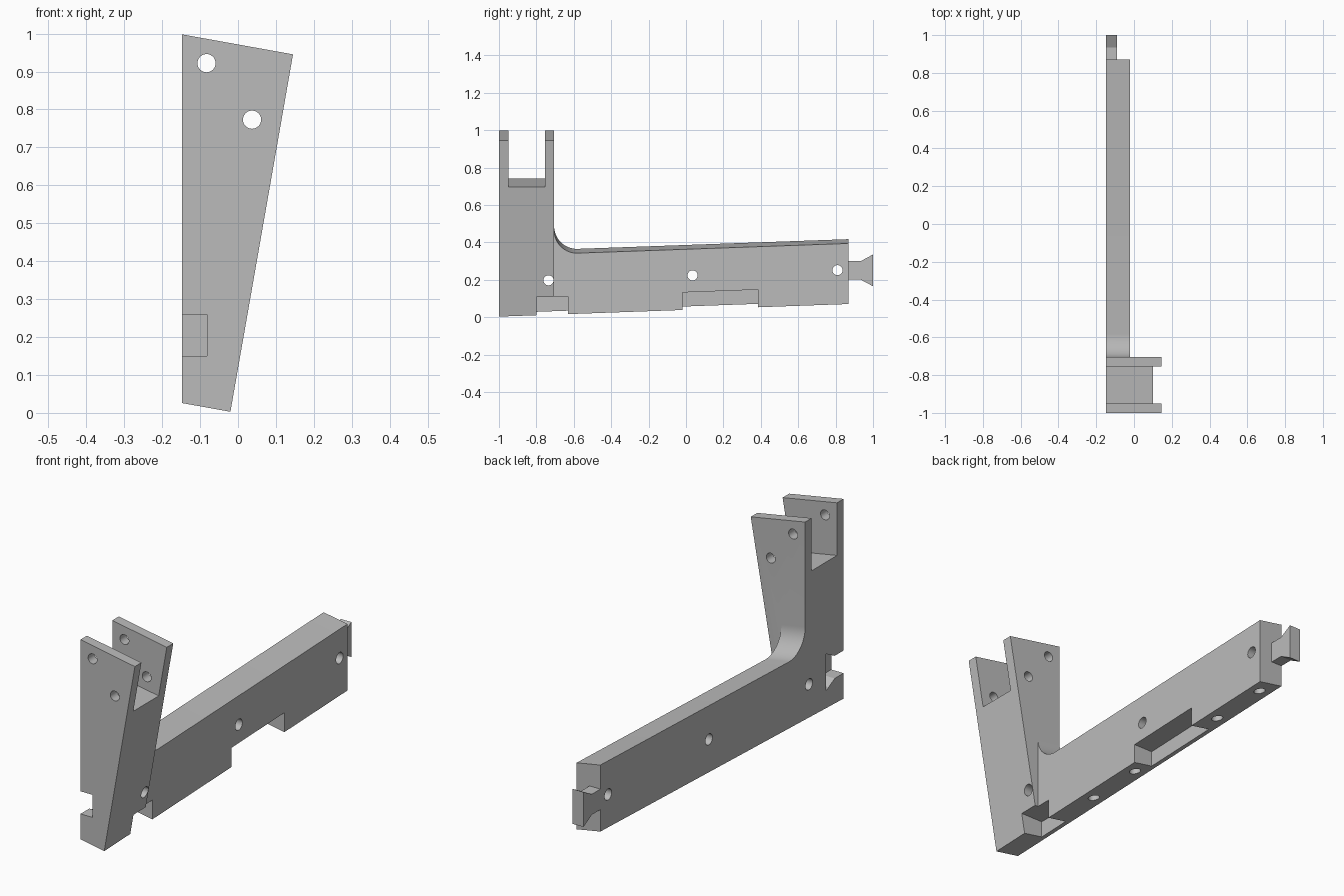
import bpy, bmesh, math

old = bpy.data.objects.get("Cube")
if old:
    bpy.data.objects.remove(old, do_unlink=True)

INNER, OUTER = -0.148, -0.02      # beam sides in x
POST_BACK, BEAM_END = -0.705, 0.87
TILT = 0.18                       # sideways fall of top and bottom faces

grey = bpy.data.materials.new("plain grey")
grey.use_nodes = True
grey.diffuse_color = (0.5, 0.5, 0.5, 1)
grey.node_tree.nodes["Principled BSDF"].inputs["Base Color"].default_value = (0.5, 0.5, 0.5, 1)


def fall(x):
    return TILT * (x - INNER)


def floor_z(y):
    return 0.026 + 0.036 * (y + 1)


def prism(name, points, axis, low, high, move=None):
    """Extrude a closed 2D profile along one axis, with an optional z offset per vertex."""
    place = {"x": lambda a, b, t: (t, a, b),
             "y": lambda a, b, t: (a, t, b),
             "z": lambda a, b, t: (a, b, t)}[axis]
    bm = bmesh.new()
    rings = [[bm.verts.new(place(a, b, t)) for a, b in points] for t in (low, high)]
    bm.faces.new(rings[0])
    bm.faces.new(rings[1])
    n = len(points)
    for i in range(n):
        j = (i + 1) % n
        bm.faces.new((rings[0][i], rings[0][j], rings[1][j], rings[1][i]))
    if move:
        for v in bm.verts:
            v.co.z += move(v.co)
    bmesh.ops.recalc_face_normals(bm, faces=bm.faces)
    mesh = bpy.data.meshes.new(name)
    bm.to_mesh(mesh)
    bm.free()
    mesh.materials.append(grey)
    obj = bpy.data.objects.new(name, mesh)
    bpy.context.collection.objects.link(obj)
    return obj


def circle(a, b, r, n=32):
    return [(a + r * math.cos(2 * math.pi * i / n), b + r * math.sin(2 * math.pi * i / n))
            for i in range(n)]


def dovetail(y, length, z, neck, flare):
    """Straight neck that widens towards its far end."""
    half = y + length * 0.5
    end = y + length
    return [(y, z - neck), (half, z - neck), (end, z - flare),
            (end, z + flare), (half, z + neck), (y, z + neck)]


def combine(body, tool, operation):
    bpy.context.view_layer.objects.active = body
    mod = body.modifiers.new(tool.name, "BOOLEAN")
    mod.operation = operation
    mod.solver = "EXACT"
    mod.object = tool
    bpy.ops.object.modifier_apply(modifier=mod.name)
    bpy.data.objects.remove(tool, do_unlink=True)


# Tapered upright post
base = floor_z(-1)
post = prism("bracket_arm", [(INNER, base), (OUTER, base - fall(OUTER)),
                             (0.145, 0.998 - fall(0.145)), (INNER, 0.998)],
             "y", -1, POST_BACK,
             lambda c: floor_z(c.y) - base if c.z < 0.1 else 0)

# Long beam with a rounded inside corner at the post
R = 0.122
arc = [(POST_BACK + R - R * math.cos(a), 0.487 - R * math.sin(a))
       for a in (math.pi / 2 * i / 16 for i in range(17))]
beam = prism("beam", [(BEAM_END, floor_z(BEAM_END)), (POST_BACK, floor_z(POST_BACK))]
             + arc + [(BEAM_END, 0.417)],
             "x", INNER, OUTER, lambda c: -fall(c.x))
combine(post, beam, "UNION")

# Dovetail tongue on the back end
combine(post, prism("tongue", dovetail(BEAM_END, 0.13, 0.25, 0.05, 0.085),
                    "x", INNER, -0.09), "UNION")

cutters = []

# Matching socket at the front
cutters.append(prism("socket", [(-1.05, 0.15), (-1.05, 0.26)]
                     + dovetail(-1, 0.135, 0.205, 0.055, 0.09)[:0:-1] + [(-1, 0.15)],
                     "x", -0.3, -0.082))

# Fork slot between the two upright plates
cutters.append(prism("fork_slot", [(-0.3, 0.742 - fall(-0.3)), (0.3, 0.742 - fall(0.3)),
                                   (0.3, 1.2), (-0.3, 1.2)], "y", -0.95, -0.755))

# Side notches along the bottom edge
for y0, y1, z0, z1 in ((-0.8, -0.63, 0.108, 0.11), (-0.02, 0.385, 0.132, 0.147)):
    cutters.append(prism("notch", [(y0, -0.2), (y1, -0.2), (y1, z1), (y0, z0)],
                         "x", -0.122, 0.3))

# Cross holes through the fork plates, through the beam, and blind holes below
for x, z in ((-0.083, 0.922), (0.037, 0.773)):
    cutters.append(prism("fork_hole", circle(x, z, 0.024), "y", -1.1, -0.6))
for y, z in ((-0.735, 0.197), (0.035, 0.223), (0.81, 0.251)):
    cutters.append(prism("beam_hole", circle(y, z, 0.027), "x", -0.3, 0.3))
for y in (-0.385, -0.093, 0.49, 0.79):
    cutters.append(prism("bottom_hole", circle(-0.084, y, 0.026), "z", -0.1, 0.15))

for cutter in cutters:
    combine(post, cutter, "DIFFERENCE")

# Smooth the holes and the rounded corner, keep edges sharp
bpy.ops.object.select_all(action="DESELECT")
post.select_set(True)
bpy.context.view_layer.objects.active = post
bpy.ops.object.shade_smooth_by_angle(angle=math.radians(25))
